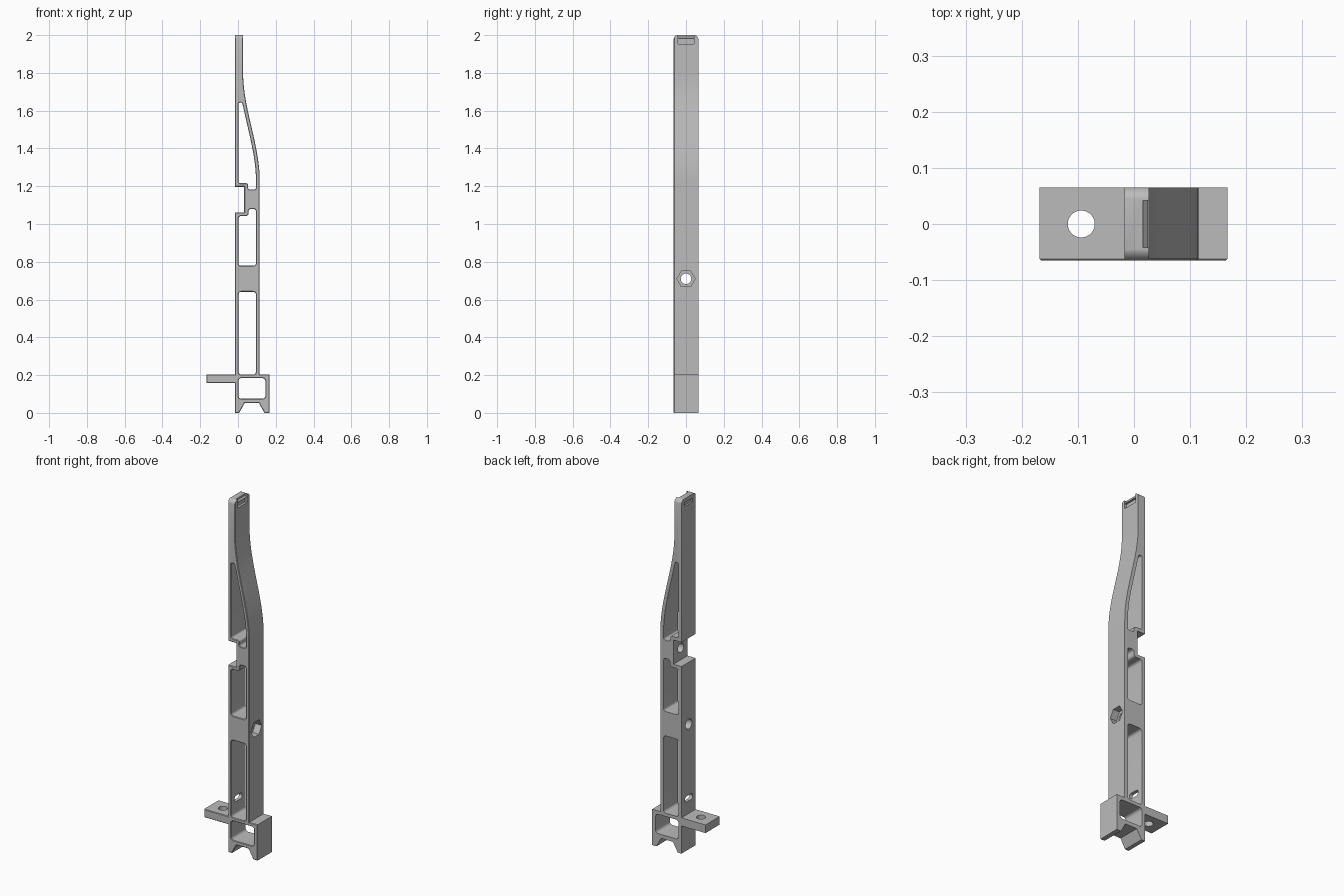
import bpy, bmesh, math
from mathutils import Vector
from mathutils.geometry import tessellate_polygon

if "Cube" in bpy.data.objects:
    bpy.data.objects.remove(bpy.data.objects["Cube"])

HALF = 0.065      # half depth of the bracket
CHAMFER = 0.003   # small chamfer on the front edges
LEFT, RIGHT, TIP = -0.017, 0.115, 0.027

grey = bpy.data.materials.new("plain grey")
grey.use_nodes = True
grey.diffuse_color = (0.5, 0.5, 0.5, 1)
grey.node_tree.nodes["Principled BSDF"].inputs["Base Color"].default_value = (0.5, 0.5, 0.5, 1)


def spine(z):
    """x of the curved edge at height z"""
    t = min(max((z - 1.23) / 0.57, 0), 1)
    return RIGHT + (TIP - RIGHT) * t * t * (3 - 2 * t)


def rounded(points, radius, steps=5):
    """Round the sharp corners of a closed 2D polygon"""
    pts = [Vector(p) for p in points]
    out = []
    for i, p in enumerate(pts):
        a, b = pts[i - 1] - p, pts[(i + 1) % len(pts)] - p
        angle = a.angle(b)
        if angle > 2.6:
            out.append(p)
            continue
        cut = min(radius / math.tan(angle / 2), a.length * 0.49, b.length * 0.49)
        r = cut * math.tan(angle / 2)
        a.normalize()
        b.normalize()
        centre = p + (a + b).normalized() * (r / math.sin(angle / 2))
        u, v = p + a * cut - centre, p + b * cut - centre
        sweep = u.angle(v)
        for k in range(steps + 1):
            f = k / steps
            out.append(centre + (u * math.sin((1 - f) * sweep) + v * math.sin(f * sweep)) / math.sin(sweep))
    return out


def oriented(pts, ccw):
    area = sum(pts[i - 1].cross(pts[i]) for i in range(len(pts)))
    return pts if (area > 0) == ccw else pts[::-1]


def shrink(pts, d):
    """Move a loop towards the material on its left side"""
    out = []
    for i, p in enumerate(pts):
        e1 = (p - pts[i - 1]).normalized()
        e2 = (pts[(i + 1) % len(pts)] - p).normalized()
        n1, n2 = Vector((-e1.y, e1.x)), Vector((-e2.y, e2.x))
        out.append(p + (n1 + n2) * (d / (1 + n1.dot(n2))))
    return out


def finish(bm, name):
    bmesh.ops.recalc_face_normals(bm, faces=bm.faces)
    mesh = bpy.data.meshes.new(name)
    bm.to_mesh(mesh)
    bm.free()
    mesh.materials.append(grey)
    obj = bpy.data.objects.new(name, mesh)
    bpy.context.collection.objects.link(obj)
    return obj


def plate(name, loops):
    """Extrude a profile with openings along y, with chamfered front edges"""
    bm = bmesh.new()
    caps = ([], [])
    for loop in loops:
        rings = [[bm.verts.new((p.x, y, p.y)) for p in pts] for pts, y in
                 ((loop, HALF), (loop, CHAMFER - HALF), (shrink(loop, CHAMFER), -HALF))]
        for r1, r2 in zip(rings, rings[1:]):
            for i in range(len(loop)):
                bm.faces.new((r1[i - 1], r1[i], r2[i], r2[i - 1]))
        caps[0].append(rings[0])
        caps[1].append(rings[2])
    for cap in caps:
        flat = [v for ring in cap for v in ring]
        tris = tessellate_polygon([[Vector((v.co.x, v.co.z, 0)) for v in ring] for ring in cap])
        for tri in tris:
            bm.faces.new([flat[i] for i in tri])
    return finish(bm, name)


def prism(pts, axis, lo, hi):
    """Closed prism: pts are (y, z) along x, (x, z) along y or (x, y) along z"""
    bm = bmesh.new()
    rings = []
    for d in (lo, hi):
        ring = []
        for p in pts:
            co = list(p)
            co.insert("xyz".index(axis), d)
            ring.append(bm.verts.new(co))
        bm.faces.new(ring)
        rings.append(ring)
    for i in range(len(pts)):
        bm.faces.new((rings[0][i - 1], rings[0][i], rings[1][i], rings[1][i - 1]))
    return finish(bm, "cutter")


def ngon(u, v, r, sides):
    return [(u + r * math.cos(math.tau * i / sides), v + r * math.sin(math.tau * i / sides))
            for i in range(sides)]


def box(u0, u1, v0, v1):
    return [(u0, v0), (u1, v0), (u1, v1), (u0, v1)]


# Outer profile: feet, base block, curved spine, tip, side notch and mounting tab
curve_z = [1.23 + 0.57 * i / 28 for i in range(29)]
outline = [(LEFT, 0), (0.006, 0), (0.036, 0.053), (0.11, 0.053), (0.14, 0), (0.167, 0),
           (0.167, 0.203), (RIGHT, 0.203)]
outline += [(spine(z), z) for z in curve_z]
outline += [(TIP, 2), (LEFT, 2), (LEFT, 1.197), (0.033, 1.197), (0.033, 1.06), (LEFT, 1.06),
            (LEFT, 0.203), (-0.168, 0.203), (-0.168, 0.157), (LEFT, 0.157)]

# Openings through the bracket
base_window = rounded(box(0.002, 0.145, 0.075, 0.184), 0.016)
lower_window = rounded(box(0.002, 0.095, 0.203, 0.641), 0.015)
middle_window = rounded([(0.002, 0.779), (0.095, 0.779), (0.095, 1.08), (0.055, 1.08),
                         (0.055, 1.042), (0.002, 1.042)], 0.014)
upper = [(0.002, 1.216), (0.053, 1.216), (0.053, 1.183), (0.095, 1.183)]
upper += [(spine(z) - 0.02, z) for z in curve_z if z < 1.63]
upper += [(0.021, 1.643), (0.002, 1.643)]
upper_window = rounded(upper, 0.01)

loops = [oriented([Vector(p) for p in outline], True)]
loops += [oriented(w, False) for w in (base_window, lower_window, middle_window, upper_window)]
bracket = plate("bracket_body", loops)

# Cross holes, nut pocket, cable slot and tip details
cutters = [
    prism(ngon(-0.094, 0, 0.024, 32), "z", 0.1, 0.25),                # tab hole
    prism(ngon(0, 0.71, 0.028, 32), "x", -0.1, 0.2),                  # bolt hole
    prism(ngon(0, 0.71, 0.048, 6), "x", 0.075, 0.2),                  # nut pocket
    prism(ngon(0, 1.128, 0.026, 32), "x", 0, 0.095),                  # notch hole
    prism(rounded(box(-0.034, 0.034, 0.275, 0.307), 0.015), "x", -0.05, 0.03),  # cable slot
    prism(box(-0.042, 0.042, 1.952, 1.981), "x", 0.014, 0.1),         # tip pocket
    prism(box(-0.036, 0.036, 1.955, 1.978), "x", -0.1, -0.007),       # rear tip pocket
    prism([(0.016, 2.01), (0.016, 1.99), (0.04, 1.965), (0.04, 2.01)], "y", -0.042, 0.042),
]
for side in (-1, 1):                                                  # rounded tip corners
    arc = [(side * (0.04 + 0.026 * math.sin(a)), 1.975 + 0.026 * math.cos(a))
           for a in [math.pi / 2 * i / 8 for i in range(9)]]
    cutters.append(prism(arc + [(side * 0.08, 1.975), (side * 0.08, 2.03), (side * 0.04, 2.03)],
                         "x", -0.1, 0.1))

bpy.context.view_layer.objects.active = bracket
for cutter in cutters:
    cutter.hide_render = True
    mod = bracket.modifiers.new("cut", "BOOLEAN")
    mod.operation, mod.solver, mod.object = "DIFFERENCE", "EXACT", cutter
    bpy.ops.object.modifier_apply(modifier=mod.name)
    bpy.data.objects.remove(cutter)

bpy.ops.object.select_all(action="DESELECT")
bracket.select_set(True)
bpy.ops.object.shade_smooth_by_angle(angle=math.radians(25))
